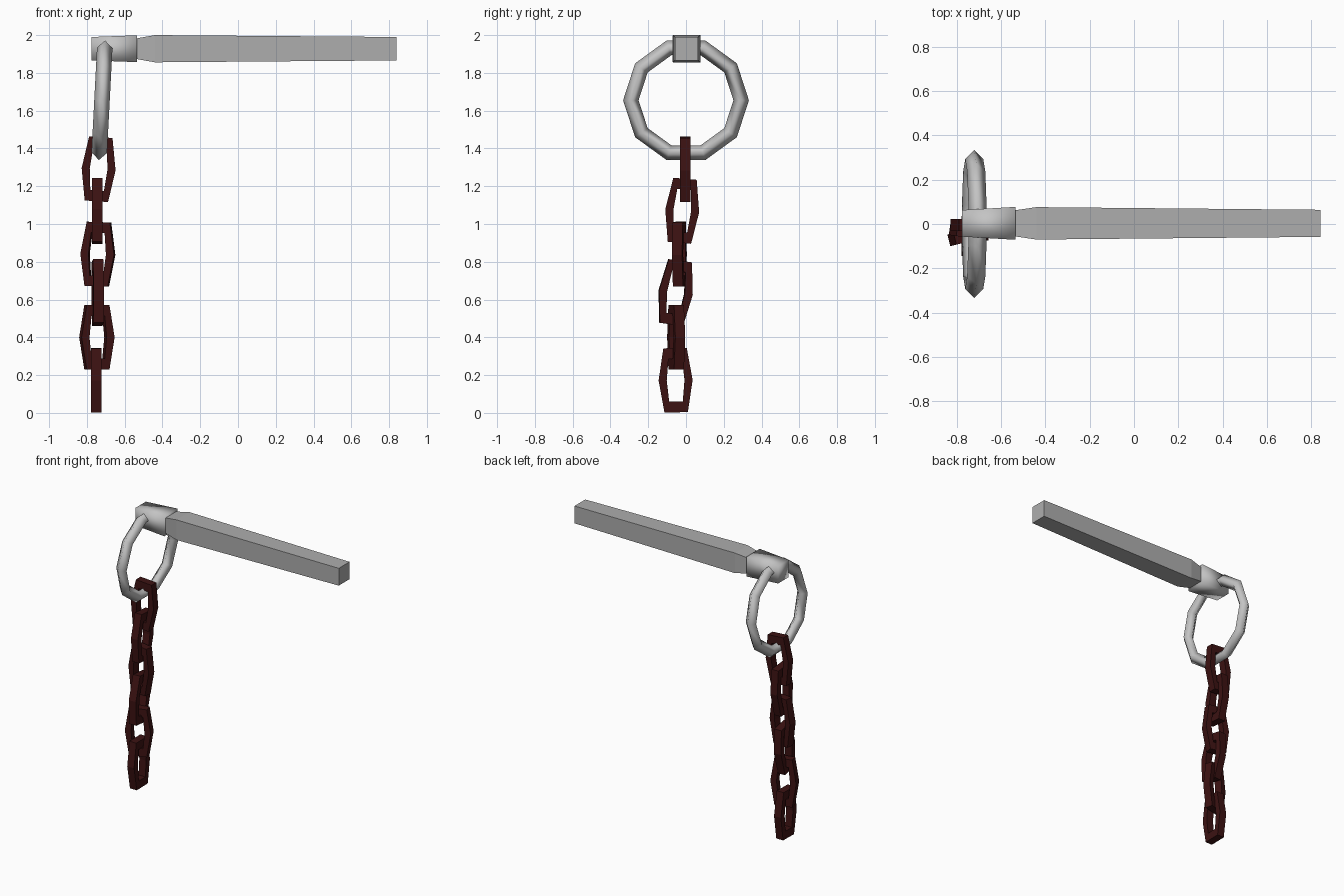
import bpy, bmesh
from math import radians, cos, sin, pi
from mathutils import Matrix, Vector

cube = bpy.data.objects.get("Cube")
if cube:
    bpy.data.objects.remove(cube, do_unlink=True)


def material(name, rgb):
    mat = bpy.data.materials.new(name)
    mat.use_nodes = True
    mat.diffuse_color = (*rgb, 1)
    mat.node_tree.nodes["Principled BSDF"].inputs["Base Color"].default_value = (*rgb, 1)
    return mat


steel = material("pale steel", (0.55, 0.55, 0.55))
grey = material("bar grey", (0.42, 0.42, 0.42))
rust = material("dark red iron", (0.045, 0.006, 0.006))


def build(name, sections, mat, closed=False, smooth=False, matrix=Matrix()):
    """Skin a row of equal cross-sections; cap the ends or close the loop."""
    bm = bmesh.new()
    rings = [[bm.verts.new(p) for p in s] for s in sections]
    pairs = list(zip(rings, rings[1:]))
    if closed:
        pairs.append((rings[-1], rings[0]))
    else:
        bm.faces.new(rings[0])
        bm.faces.new(rings[-1])
    for a, b in pairs:
        for i in range(len(a)):
            j = (i + 1) % len(a)
            bm.faces.new((a[i], a[j], b[j], b[i]))
    bmesh.ops.recalc_face_normals(bm, faces=bm.faces)
    for f in bm.faces:
        f.smooth = smooth
    mesh = bpy.data.meshes.new(name)
    bm.to_mesh(mesh)
    bm.free()
    mesh.materials.append(mat)
    obj = bpy.data.objects.new(name, mesh)
    obj.matrix_world = matrix
    bpy.context.collection.objects.link(obj)
    return obj


def square(x, half_y, half_z, y=0.003, z=1.928):
    return [(x, y + sy * half_y, z + sz * half_z)
            for sy, sz in ((-1, -1), (1, -1), (1, 1), (-1, 1))]


# Tapered bar with a narrow neck, and the collar it sits in
build("bar", [square(-0.6, 0.05, 0.05), square(-0.535, 0.059, 0.055),
              square(-0.44, 0.073, 0.072), square(0.84, 0.061, 0.062)], grey)
build("collar", [square(-0.775, 0.06, 0.062), square(-0.535, 0.074, 0.071)],
      steel, smooth=True)

# Ten-sided ring with a diamond section, leaning slightly
sections = []
for k in range(10):
    a = 2 * pi * k / 10
    sections.append([((0.041 * sin(t)), (0.292 + 0.041 * cos(t)) * cos(a),
                      (0.292 + 0.041 * cos(t)) * sin(a))
                     for t in (0, pi / 2, pi, 3 * pi / 2)])
build("ring", sections, steel, closed=True, smooth=True,
      matrix=Matrix.Translation((-0.72, 0, 1.655)) @ Matrix.Rotation(0.052, 4, 'Y'))

# Chain link: six-sided frame of square bar
outer = [(0.09, 0), (0.062, 0.17), (-0.062, 0.17),
         (-0.09, 0), (-0.062, -0.17), (0.062, -0.17)]
inner = [(0.047, 0), (0.036, 0.113), (-0.036, 0.113),
         (-0.047, 0), (-0.036, -0.113), (0.036, -0.113)]
D = 0.027
link = [[(ox, -D, oz), (ox, D, oz), (ix, D, iz), (ix, -D, iz)]
        for (ox, oz), (ix, iz) in zip(outer, inner)]

# Centre x, y, z, then turn and lean in degrees
links = [(-0.738, -0.004, 1.29, 0, 4),
         (-0.745, -0.02, 1.07, 90, 5),
         (-0.742, -0.035, 0.84, -8, 2),
         (-0.743, -0.055, 0.637, 94, 8),
         (-0.747, -0.052, 0.40, 14, 0),
         (-0.75, -0.055, 0.173, 90, -1)]
for n, (x, y, z, turn, lean) in enumerate(links, 1):
    place = (Matrix.Translation((x, y, z)) @ Matrix.Rotation(radians(turn), 4, 'Z')
             @ Matrix.Rotation(radians(lean), 4, 'Y'))
    build(f"chain_link_{n}", link, rust, closed=True, matrix=place)
